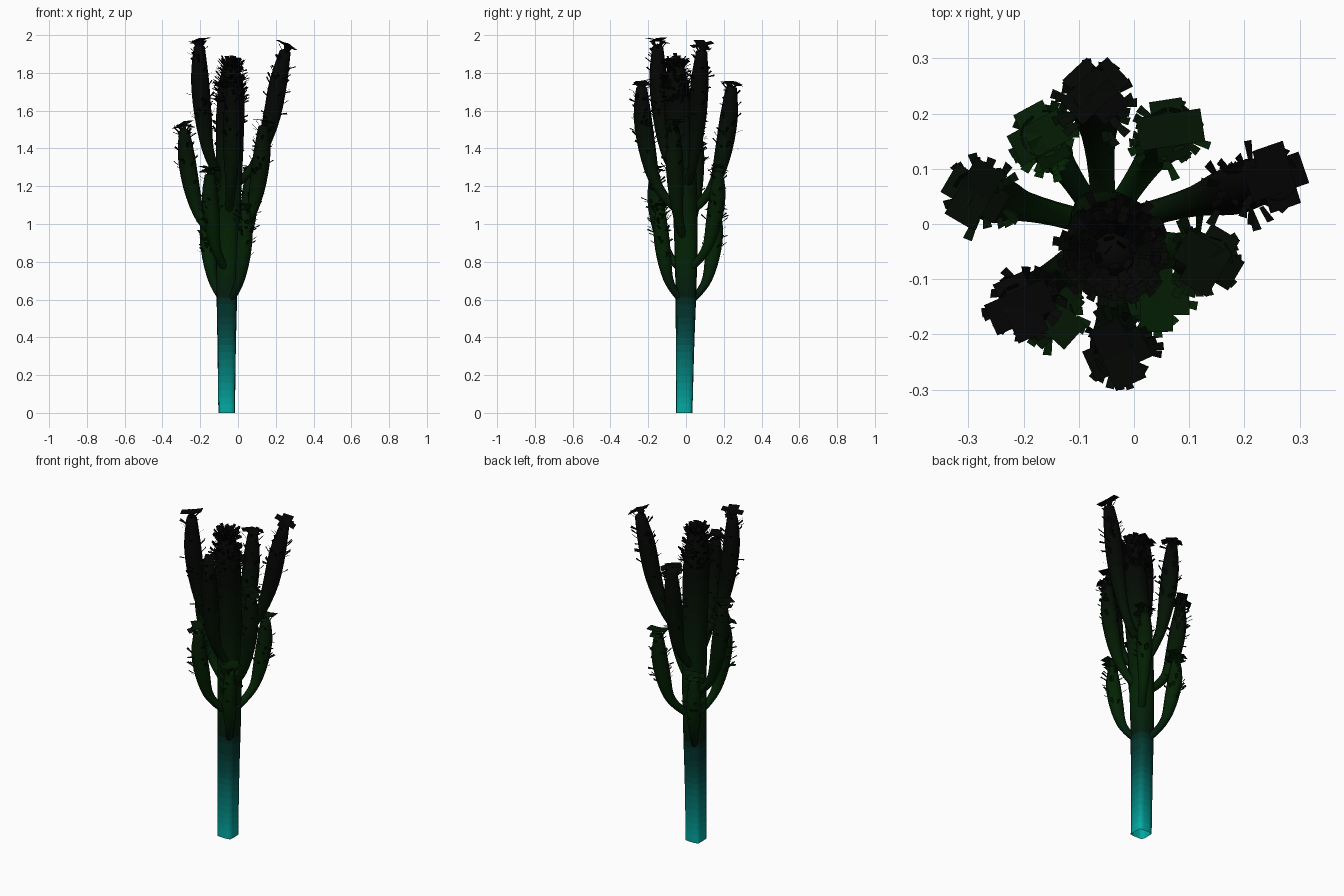
import bpy, bmesh, math, random
from mathutils import Vector as V

if "Cube" in bpy.data.objects:
    bpy.data.objects.remove(bpy.data.objects["Cube"])

random.seed(4)

# Height-based colours: teal foot, green middle, near-black top
STOPS = [(0, (.001, .42, .38)), (.2, (.001, .22, .20)), (.4, (.001, .075, .065)),
         (.62, (.001, .012, .004)), (.85, (.001, .018, .001)),
         (1.25, (.001, .008, .001)), (1.6, (.001, .002, .001)), (2.1, (.001, .001, .001))]
BANDS = 50


def colour(z):
    for (a, ca), (b, cb) in zip(STOPS, STOPS[1:]):
        if z <= b:
            t = (z - a) / (b - a)
            return [p + (q - p) * t for p, q in zip(ca, cb)] + [1]
    return list(STOPS[-1][1]) + [1]


MATS = []
for i in range(BANDS):
    m = bpy.data.materials.new(f"skin_{i}")
    m.diffuse_color = colour((i + .5) * 2 / BANDS)
    m.use_nodes = True
    m.node_tree.nodes["Principled BSDF"].inputs["Base Color"].default_value = m.diffuse_color
    MATS.append(m)


def finish(name, bm, smooth):
    for f in bm.faces:
        z = f.calc_center_median().z
        f.material_index = max(0, min(BANDS - 1, int(z * BANDS / 2)))
        f.smooth = smooth
    me = bpy.data.meshes.new(name)
    bm.to_mesh(me)
    bm.free()
    for m in MATS:
        me.materials.append(m)
    bpy.context.collection.objects.link(bpy.data.objects.new(name, me))


def sample(pts, t):
    """Catmull-Rom through (x, y, z, radius) points, t in 0..1"""
    n = len(pts) - 1
    i = min(int(t * n), n - 1)
    u = t * n - i
    a, b, c, d = [V(pts[max(0, min(n, i + k))]) for k in (-1, 0, 1, 2)]
    return .5 * (2 * b + (c - a) * u + (2 * a - 5 * b + 4 * c - d) * u * u
                 + (3 * b - a - 3 * c + d) * u ** 3)


def frame(pts, t):
    p = sample(pts, t)
    d = (sample(pts, min(1, t + .02)) - sample(pts, max(0, t - .02))).xyz.normalized()
    x = V((0, 1, 0)).cross(d).normalized()
    return p.xyz, p.w, x, d.cross(x), d


def tube(name, pts, rings, sides, square=0):
    """Swept tube; square > 0 makes the foot square, fading to round"""
    bm = bmesh.new()
    prev = None
    for i in range(rings + 1):
        p, r, x, y, d = frame(pts, i / rings)
        q = square * max(0, 1 - i / rings * 1.6)
        ring = []
        for k in range(sides):
            a = 2 * math.pi * k / sides
            f = 1 + q * (1 / max(abs(math.cos(a)), abs(math.sin(a))) - 1)
            ring.append(bm.verts.new(p + r * f * (x * math.cos(a) + y * math.sin(a))))
        if prev:
            for k in range(sides):
                j = (k + 1) % sides
                bm.faces.new((prev[k], prev[j], ring[j], ring[k]))
        prev = ring
    tip = bm.verts.new(p + d * r * .6)
    for k in range(sides):
        bm.faces.new((prev[k], prev[(k + 1) % sides], tip))
    finish(name, bm, True)


def card(bm, root, out, side, length, width, base=.6):
    """Flat leaf card growing from root along out"""
    s = side * width / 2
    bm.faces.new([bm.verts.new(q) for q in
                  (root - s * base, root + s * base, root + out * length + s, root + out * length - s)])


def spines(bm, pts, count, t0, size):
    for _ in range(count):
        t = random.uniform(t0, 1) ** .8
        p, r, x, y, d = frame(pts, t)
        a = random.uniform(0, 2 * math.pi)
        n = x * math.cos(a) + y * math.sin(a)
        out = (n + d * random.uniform(.2, 1.4)).normalized()
        side = (d.cross(n) + d * random.uniform(-.6, .6)).normalized()
        card(bm, p + n * r * .95, out, side, size * random.uniform(.6, 1.3), size * .5)


def crown(bm, pts, size):
    """Tilted square petals on an arm tip"""
    p, r, x, y, d = frame(pts, 1)
    a0 = random.uniform(0, 6)
    for k in range(4):
        a = a0 + k * math.pi / 2
        n = x * math.cos(a) + y * math.sin(a)
        out = (n + d * random.uniform(-.45, .3)).normalized()
        card(bm, p + d * .035, out, d.cross(n), size, size, 1)
    for k in range(7):
        a = random.uniform(0, 6.28)
        n = x * math.cos(a) + y * math.sin(a)
        card(bm, p + n * r * .6, (d * 1.3 + n).normalized(), d.cross(n), .04, .022)


# Trunk: square foot, leaning slightly to the front at the top
trunk = [(-.06, -.01, 0, .044), (-.06, -.005, .36, .049), (-.058, 0, .72, .057),
         (-.052, -.005, 1.1, .066), (-.043, -.03, 1.45, .073), (-.037, -.048, 1.70, .07),
         (-.037, -.055, 1.85, .038)]
tube("trunk", trunk, 60, 16, .75)
bm = bmesh.new()
spines(bm, trunk, 240, .74, .036)
p, r, x, y, d = frame(trunk, 1)
for k in range(30):
    a = k * 2.4
    n = x * math.cos(a) + y * math.sin(a)
    f = math.sqrt(k / 30)
    card(bm, p + n * r * f * 1.2 - d * .02 * f, (d + n * f).normalized(), d.cross(n),
         random.uniform(.03, .06), .022)
finish("trunk_spines", bm, False)

# Arms: tip x, tip y, tip z, joint z, thickness, how straight it leans
ARMS = [(-.165, .16, 1.08, .57, .040, 0), (.04, -.135, 1.09, .57, .040, 0),
        (.065, .17, 1.29, .74, .043, 0), (-.15, -.165, 1.28, .74, .043, 0),
        (-.285, .055, 1.52, .88, .045, .3), (.135, -.065, 1.54, .90, .045, .2),
        (-.07, .24, 1.75, 1.04, .047, .3), (-.03, -.235, 1.75, 1.04, .047, 0),
        (-.205, -.15, 1.97, 1.18, .047, 0), (.25, .083, 1.945, 1.18, .047, 1)]
# Arm shape: fraction outwards, fraction upwards, thickness factor, lean offset
SHAPE = [(0, 0, .5, 0), (.4, .12, .5, .04), (.70, .27, .66, .12),
         (.87, .5, .97, .11), (.98, .75, 1, .1), (1, .96, .62, 0)]
for i, (tx, ty, tz, jz, w, lean) in enumerate(ARMS):
    core = sample(trunk, .33 if jz < .7 else .5).xyz
    path = [(core.x + (tx - core.x) * (o - lean * s), core.y + (ty - core.y) * (o - lean * s),
             jz + (tz - jz) * u, w * k) for o, u, k, s in SHAPE]
    tube(f"arm_{i}", path, 15, 8)
    bm = bmesh.new()
    spines(bm, path, 34, .5, .034)
    crown(bm, path, .06)
    finish(f"arm_spines_{i}", bm, False)
